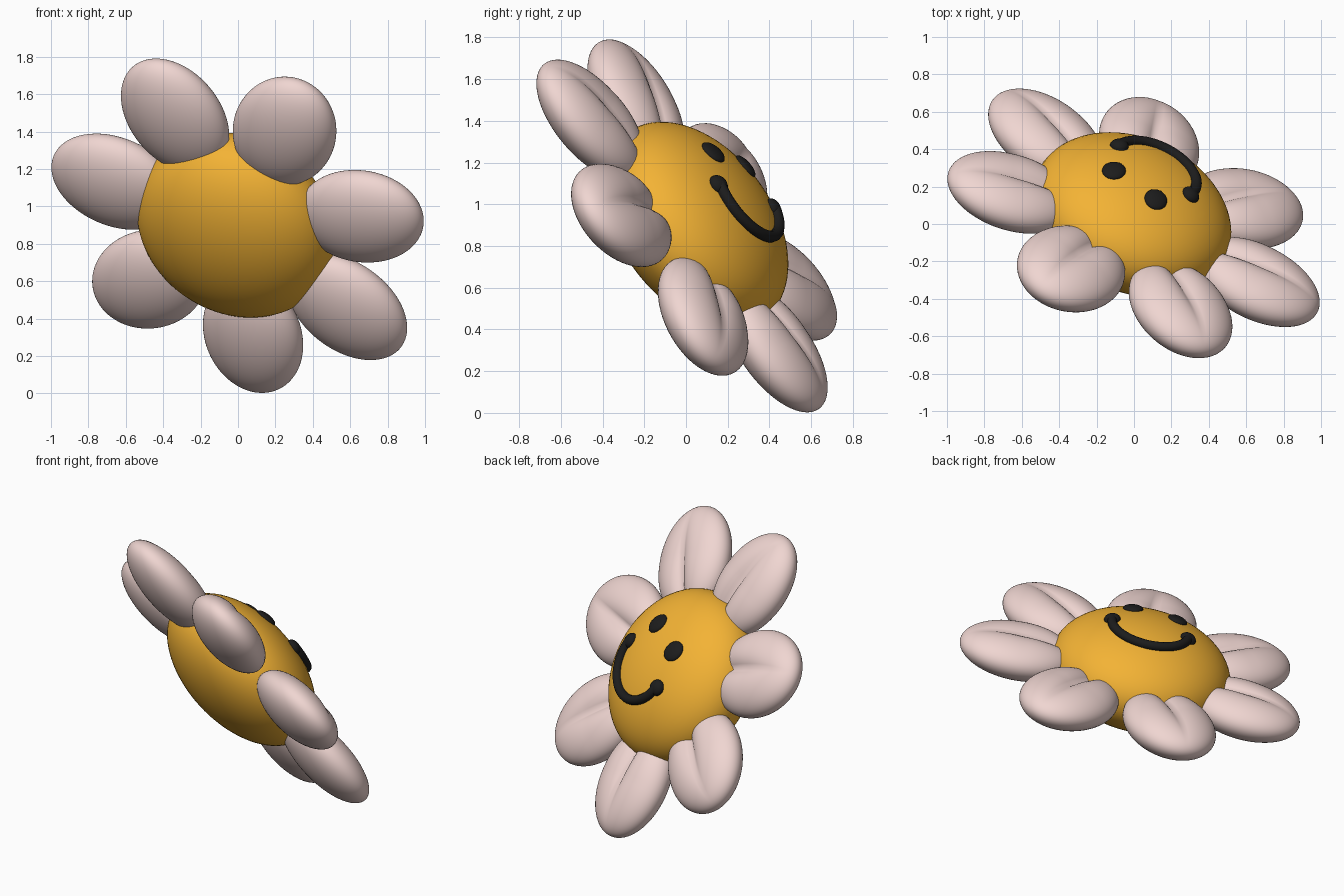
import bpy, bmesh, math
from mathutils import Matrix, Vector

if "Cube" in bpy.data.objects:
    bpy.data.objects.remove(bpy.data.objects["Cube"])

# Tilted flower frame: U is up on the face, V is sideways, N is the facing direction
N = Vector((0.353, 0.753, 0.556)).normalized()
U = Vector((-0.486, -0.361, 0.797))
U = (U - N * U.dot(N)).normalized()
V = N.cross(U)


def frame(origin):
    m = Matrix((U, V, N)).transposed().to_4x4()
    m.translation = origin
    return m


HEAD = frame((-0.01, 0.05, 0.90))
PETALS = frame((0.015, 0.02, 0.907))
A, C = 0.553, 0.33            # head radius and half thickness


def material(name, rgb):
    m = bpy.data.materials.new(name)
    m.diffuse_color = (*rgb, 1)
    m.use_nodes = True
    m.node_tree.nodes["Principled BSDF"].inputs["Base Color"].default_value = m.diffuse_color
    return m


gold = material("gold", (0.90, 0.45, 0.035))
pink = material("pale_pink", (0.87, 0.67, 0.64))
black = material("black", (0.012, 0.012, 0.012))


def ellipsoid(name, size, matrix, mat, seg=48, rings=32, shape=None):
    bm = bmesh.new()
    bmesh.ops.create_uvsphere(bm, u_segments=seg, v_segments=rings, radius=1)
    # poles along local x so the edge loops run lengthwise
    bmesh.ops.rotate(bm, verts=bm.verts, matrix=Matrix.Rotation(math.pi / 2, 3, 'Y'))
    for v in bm.verts:
        if shape:
            v.co = shape(v.co)
        v.co = Vector((v.co.x * size[0], v.co.y * size[1], v.co.z * size[2]))
    for f in bm.faces:
        f.smooth = True
    me = bpy.data.meshes.new(name)
    bm.to_mesh(me)
    bm.free()
    me.materials.append(mat)
    ob = bpy.data.objects.new(name, me)
    ob.matrix_world = matrix
    bpy.context.collection.objects.link(ob)
    return ob


def on_head(u, v, lift=0.0):
    """Point on the front of the head, in head coordinates."""
    return Vector((u, v, C * math.sqrt(1 - (u * u + v * v) / A ** 2) + lift))


def surface_matrix(u, v):
    p = on_head(u, v)
    n = Vector((p.x / A ** 2, p.y / A ** 2, p.z / C ** 2)).normalized()
    rot = Vector((0, 0, 1)).rotation_difference(n).to_matrix().to_4x4()
    return HEAD @ Matrix.Translation(p) @ rot


# Flower head
ellipsoid("flower_head", (A, A, C), HEAD, gold, 64, 48)


# Petals: puffy ellipsoids with a crease along the face side, deeper near the head
def crease(p):
    if p.z > 0:
        k = 0.36 * (1 - p.x)
        p.z *= 1 + 0.12 * max(0, -p.x) - k * math.exp(-abs(p.y) / 0.22)
    return p


for i in range(7):
    m = PETALS @ Matrix.Rotation(i * math.tau / 7, 4, 'Z') @ Matrix.Translation((0.725, 0, 0))
    ellipsoid(f"petal_{i + 1}", (0.36, 0.28, 0.15), m, pink, 64, 40, crease)

# Eyes
for side, s in (("left", -1), ("right", 1)):
    ellipsoid(f"eye_{side}", (0.068, 0.062, 0.025), surface_matrix(0.187, 0.14 * s), black, 24, 16)
    # Rounded mouth corners
    ellipsoid(f"mouth_corner_{side}", (0.05, 0.05, 0.036), surface_matrix(-0.035, 0.238 * s), black, 24, 16)

# Smile: tube following the head surface
cu = bpy.data.curves.new("smile", 'CURVE')
cu.dimensions = '3D'
cu.bevel_depth = 0.029
cu.bevel_resolution = 4
cu.use_fill_caps = True
sp = cu.splines.new('POLY')
COUNT = 33
sp.points.add(COUNT - 1)
for i, pt in enumerate(sp.points):
    a = math.pi * i / (COUNT - 1)
    pt.co = (*on_head(-0.035 - 0.23 * math.sin(a), -0.238 * math.cos(a), 0.008), 1)
sp.use_smooth = True
cu.materials.append(black)
smile = bpy.data.objects.new("smile", cu)
smile.matrix_world = HEAD
bpy.context.collection.objects.link(smile)
